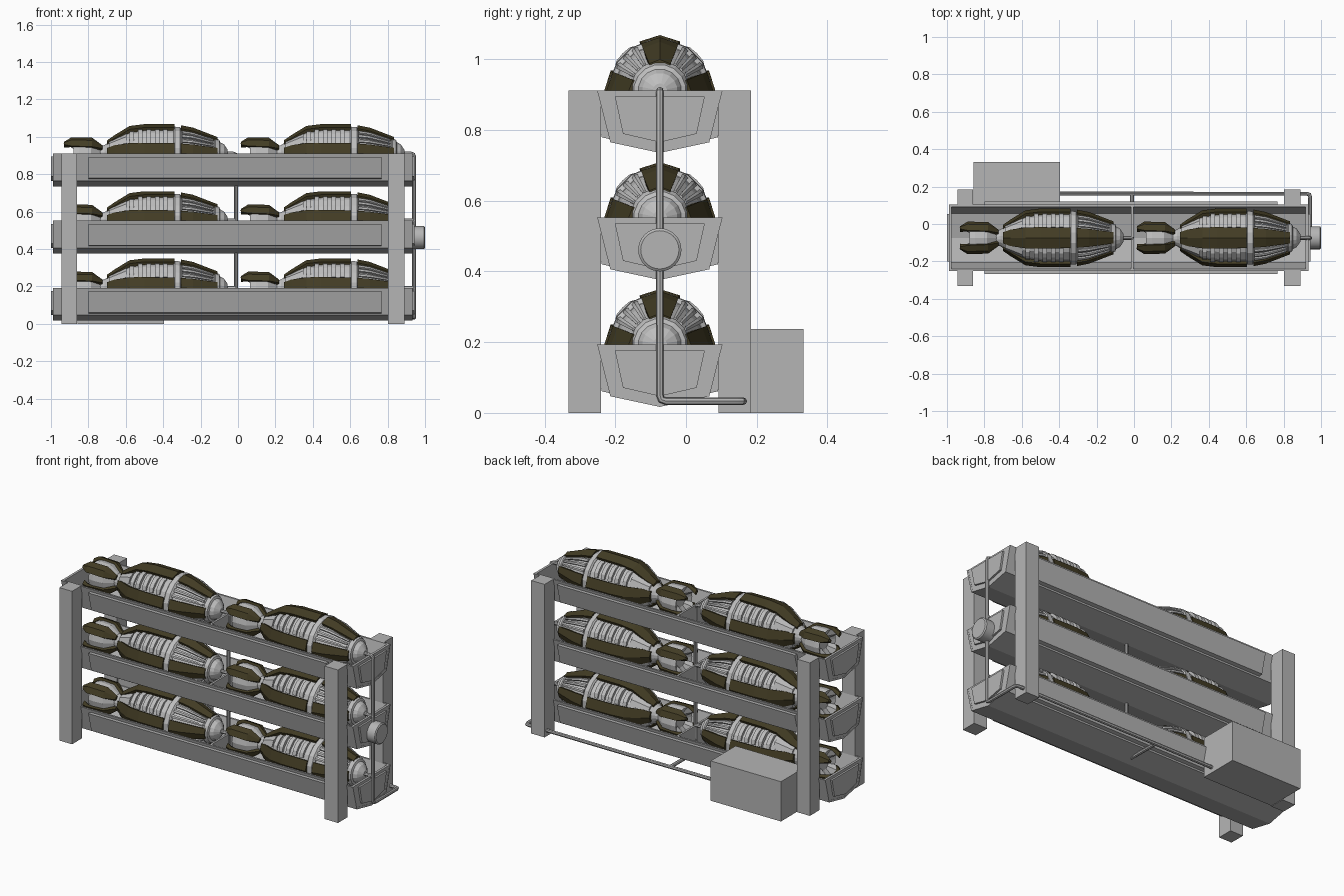
import bpy, bmesh, math
from mathutils import Vector

if "Cube" in bpy.data.objects:
    bpy.data.objects.remove(bpy.data.objects["Cube"])

YC = -0.074                      # rack centre line in y
TOPS = (0.193, 0.552, 0.911)     # rim height of each tray


def material(name, rgb):
    m = bpy.data.materials.new(name)
    m.diffuse_color = (*rgb, 1)
    m.use_nodes = True
    m.node_tree.nodes["Principled BSDF"].inputs["Base Color"].default_value = m.diffuse_color
    return m


RACK = material("rack grey", (0.46, 0.46, 0.46))
SHELL = material("shell grey", (0.52, 0.52, 0.52))
OLIVE = material("dark olive", (0.056, 0.046, 0.018))


def loft(bm, rings):
    """Skin a list of equal-length point rings and cap both ends."""
    vs = [[bm.verts.new(p) for p in ring] for ring in rings]
    n = len(vs[0])
    for a, b in zip(vs, vs[1:]):
        for i in range(n):
            bm.faces.new((a[i], a[(i + 1) % n], b[(i + 1) % n], b[i]))
    bm.faces.new(vs[0])
    bm.faces.new(vs[-1])


def prism(bm, pts, x0, x1):
    loft(bm, [[(x, y, z) for y, z in pts] for x in (x0, x1)])


def mesh_from(bm, name, mat):
    bmesh.ops.recalc_face_normals(bm, faces=bm.faces)
    me = bpy.data.meshes.new(name)
    bm.to_mesh(me)
    bm.free()
    me.materials.append(mat)
    return me


def place(name, me, loc=(0, 0, 0)):
    ob = bpy.data.objects.new(name, me)
    ob.location = loc
    bpy.context.collection.objects.link(ob)
    return ob


def box(name, x0, x1, y0, y1, z0, z1):
    bm = bmesh.new()
    prism(bm, [(y0, z0), (y1, z0), (y1, z1), (y0, z1)], x0, x1)
    place(name, mesh_from(bm, name, RACK))


# ---- corner posts and pump box
for x0, x1, side in ((-0.945, -0.861, "left"), (0.803, 0.891, "right")):
    box(side + "_front_post", x0, x1, -0.332, -0.24, 0, 0.911)
    box(side + "_back_post", x0, x1, 0.092, 0.184, 0, 0.911)
box("pump_box", -0.858, -0.395, 0.098, 0.332, 0, 0.237)

# ---- tray: V-bottomed trough, end walls, divider and raised panels
outer = [(-0.177, 0), (-0.14, -0.146), (0, -0.176), (0.14, -0.146), (0.177, 0)]
inner = [(0.166, 0), (0.131, -0.136), (0, -0.164), (-0.131, -0.136), (-0.166, 0)]
cap = [(-0.127, -0.017), (-0.104, -0.122), (0, -0.146), (0.104, -0.122), (0.127, -0.017)]
bm = bmesh.new()
prism(bm, outer + inner, -0.99, 0.933)
for x0, x1, prof in ((-0.989, -0.975, inner), (0.918, 0.932, inner), (-0.016, -0.004, inner),
                     (-1.0, -0.985, cap), (0.928, 0.943, cap)):
    prism(bm, prof, x0, x1)
for s in (-1, 1):
    prism(bm, [(s * 0.171, -0.018), (s * 0.193, -0.018), (s * 0.164, -0.132), (s * 0.142, -0.137)],
          -0.80, 0.767)
tray_mesh = mesh_from(bm, "tray", RACK)


# ---- bomb, built along x around its own axis
def polar(x, r, a):
    return (x, r * math.cos(a), r * math.sin(a))


def plate(bm, a, stations, depth=0.05, drop=0.018):
    """Ridged plate at angle a; stations are (x, ridge radius, half width)."""
    out, side = Vector((0, math.cos(a), math.sin(a))), Vector((0, -math.sin(a), math.cos(a)))
    rings = []
    for x, r, w in stations:
        d = min(drop, w * 0.4)
        prof = [(-w, r - d), (0, r), (w, r - d), (w * 0.75, r - depth), (-w * 0.75, r - depth)]
        rings.append([Vector((x, 0, 0)) + side * u + out * v for u, v in prof])
    loft(bm, rings)


def lathe(bm, prof, n=16):
    loft(bm, [[polar(x, r, 2 * math.pi * (i + 0.5) / n) for i in range(n)] for x, r in prof])


quarter = [k * math.pi / 2 for k in range(4)]
diagonal = [a + math.pi / 4 for a in quarter]

# grey core, nose and waist
bm = bmesh.new()
lathe(bm, [(-0.74, 0.04), (-0.715, 0.045), (-0.66, 0.085), (-0.58, 0.122), (-0.49, 0.136),
           (-0.35, 0.136), (-0.25, 0.12), (-0.12, 0.075), (-0.075, 0.05), (-0.055, 0.02)])
# raised collar between the armour plates
lathe(bm, [(-0.345, 0.138), (-0.338, 0.146), (-0.31, 0.144), (-0.30, 0.13)])
lathe(bm, [(-0.125, 0.078), (-0.12, 0.084), (-0.10, 0.074), (-0.095, 0.06)])
# flared tail with four pointed fins
rings = []
for x, r, spike in ((-0.735, 0.04, 0), (-0.785, 0.078, 0), (-0.85, 0.082, 0), (-0.88, 0.078, 0.055)):
    rings.append([polar(x - (spike if i % 4 == 2 else 0), r, i * math.pi / 8) for i in range(16)])
rings.append([polar(-0.86, 0.04, i * math.pi / 8) for i in range(16)])
loft(bm, rings)
for a in diagonal:
    # cooling ribs
    for k in range(5):
        x = -0.58 + k * 0.045
        r1 = 0.136 if k == 0 else 0.149
        rings = []
        for j in range(5):
            t = a + math.radians(-21 + j * 10.5)
            rr = r1 - (0.008 if j in (0, 4) else 0)
            rings.append([polar(x, 0.11, t), polar(x + 0.024, 0.11, t),
                          polar(x + 0.024, rr, t), polar(x, rr, t)])
        loft(bm, rings)
    # long strips on the nose and rear shoulder
    for s in (-0.24, 0.0, 0.24):
        plate(bm, a + s, [(-0.30, 0.141, 0.010), (-0.24, 0.13, 0.009), (-0.13, 0.088, 0.006)], 0.03)
    plate(bm, a, [(-0.69, 0.075, 0.02), (-0.595, 0.128, 0.035)], 0.03)
body_mesh = mesh_from(bm, "bomb_body", SHELL)

# olive armour and tail plates
bm = bmesh.new()
for a in quarter:
    plate(bm, a, [(-0.70, 0.07, 0.03), (-0.66, 0.098, 0.044), (-0.58, 0.147, 0.056),
                  (-0.50, 0.157, 0.057), (-0.34, 0.157, 0.055)])
    plate(bm, a, [(-0.305, 0.151, 0.053), (-0.24, 0.138, 0.048), (-0.11, 0.088, 0.03)])
for a in diagonal:
    plate(bm, a, [(-0.93, 0.082, 0.010), (-0.89, 0.103, 0.033), (-0.78, 0.099, 0.034),
                  (-0.725, 0.055, 0.012)], 0.03)
plates_mesh = mesh_from(bm, "bomb_plates", OLIVE)

for t, z in enumerate(TOPS):
    place(f"tray_{t + 1}", tray_mesh, (0, YC, z))
    for b, dx in enumerate((0, 0.945)):
        place(f"bomb_body_{t + 1}_{b + 1}", body_mesh, (dx, YC, z))
        place(f"bomb_plates_{t + 1}_{b + 1}", plates_mesh, (dx, YC, z))


# ---- pipes
def pipe(name, pts, r=0.0105):
    cu = bpy.data.curves.new(name, 'CURVE')
    cu.dimensions = '3D'
    cu.bevel_depth, cu.bevel_resolution, cu.use_fill_caps = r, 2, True
    P = [Vector(p) for p in pts]
    path = [P[0]]
    for a, b, c in zip(P, P[1:], P[2:]):      # rounded elbows
        p0, p1 = b + (a - b).normalized() * 0.018, b + (c - b).normalized() * 0.018
        path += [p0, (p0 + p1) * 0.25 + b * 0.5, p1]
    path.append(P[-1])
    sp = cu.splines.new('POLY')
    sp.points.add(len(path) - 1)
    for q, p in zip(sp.points, path):
        q.co = (*p, 1)
    cu.materials.append(RACK)
    ob = place(name, cu)
    bpy.ops.object.select_all(action='DESELECT')
    ob.select_set(True)
    bpy.context.view_layer.objects.active = ob
    bpy.ops.object.convert(target='MESH')
    bpy.ops.object.shade_smooth_by_angle()


pipe("end_pipe", [(0.88, YC, 0.911), (0.942, YC, 0.911), (0.942, YC, 0.033),
                  (0.942, 0.162, 0.033), (-0.42, 0.162, 0.033)])
pipe("middle_pipe", [(-0.07, YC, 0.911), (-0.01, YC, 0.911), (-0.01, YC, 0.033), (-0.01, 0.162, 0.033)])
for t, z in enumerate(TOPS[:2]):
    pipe(f"end_nozzle_{t + 1}", [(0.88, YC, z), (0.942, YC, z)])
    pipe(f"middle_nozzle_{t + 1}", [(-0.07, YC, z), (-0.01, YC, z)])

# ---- round valve on the right end
bm = bmesh.new()
loft(bm, [[(x, r * math.cos(i * math.pi / 16), r * math.sin(i * math.pi / 16)) for i in range(32)]
          for x, r in ((0.925, 0.061), (0.995, 0.061), (1.0, 0.054))])
valve = place("end_valve", mesh_from(bm, "end_valve", RACK), (0, YC, 0.461))
bpy.ops.object.select_all(action='DESELECT')
valve.select_set(True)
bpy.context.view_layer.objects.active = valve
bpy.ops.object.shade_smooth_by_angle()
